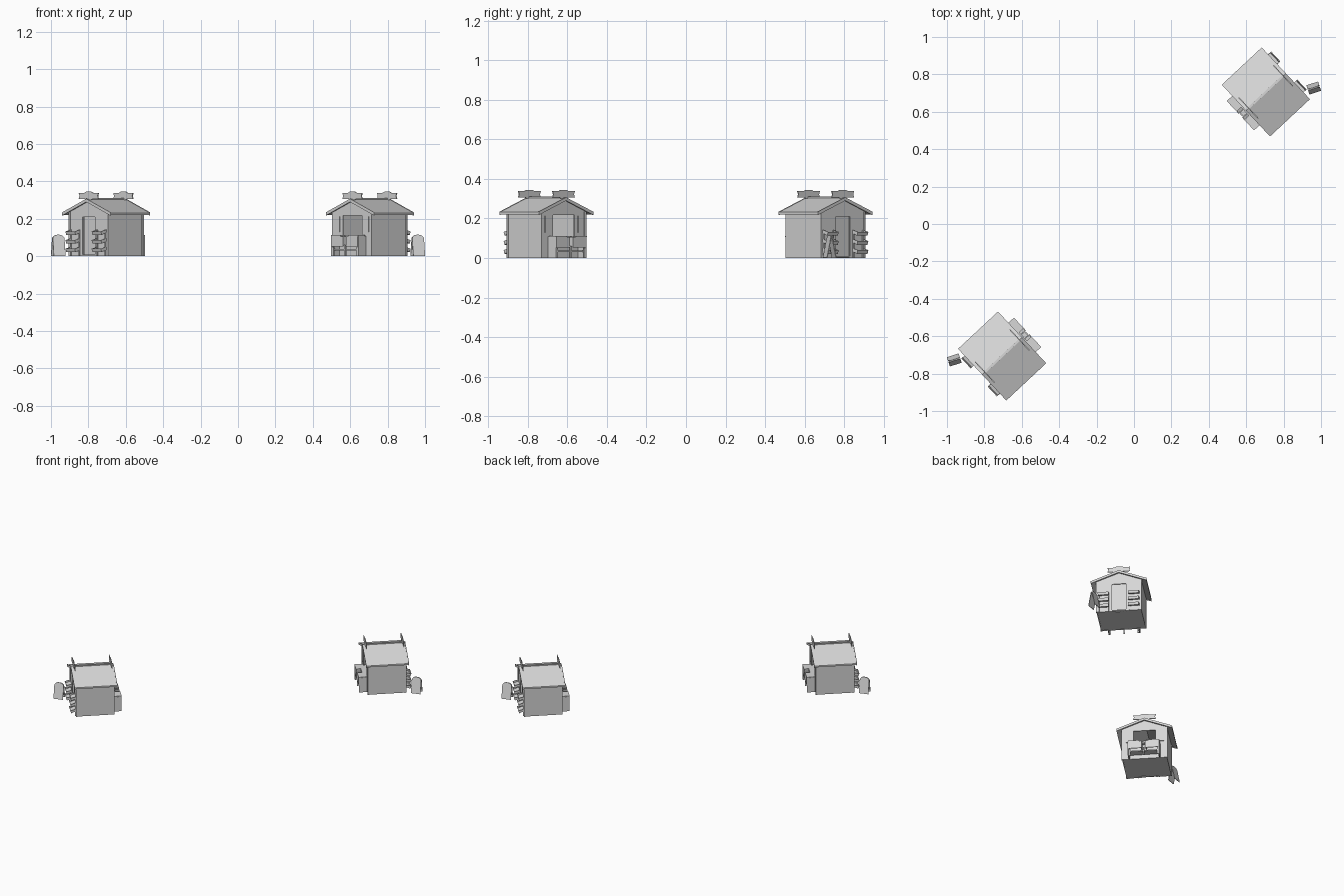
import bpy, bmesh, math
from mathutils import Matrix

if "Cube" in bpy.data.objects:
    bpy.data.objects.remove(bpy.data.objects["Cube"], do_unlink=True)

grey = bpy.data.materials.new("light_grey")
grey.use_nodes = True
COLOUR = (0.68, 0.68, 0.68, 1)
grey.diffuse_color = COLOUR
grey.node_tree.nodes["Principled BSDF"].inputs["Base Color"].default_value = COLOUR

hut_parts, sign_parts = [], []


def extrude(name, pts, lo, hi, axis="x", group=hut_parts, matrix=None):
    """Extrude a side profile (y,z for axis x; x,z for axis y) from lo to hi."""
    bm = bmesh.new()
    place = (lambda a, b, d: (d, a, b)) if axis == "x" else (lambda a, b, d: (a, d, b))
    face = bm.faces.new([bm.verts.new(place(a, b, lo)) for a, b in pts])
    moved = bmesh.ops.extrude_face_region(bm, geom=[face])["geom"]
    offset = (hi - lo, 0, 0) if axis == "x" else (0, hi - lo, 0)
    bmesh.ops.translate(bm, vec=offset, verts=[g for g in moved if isinstance(g, bmesh.types.BMVert)])
    bmesh.ops.recalc_face_normals(bm, faces=bm.faces)
    if matrix:
        bm.transform(matrix)
    mesh = bpy.data.meshes.new(name)
    bm.to_mesh(mesh)
    bm.free()
    mesh.materials.append(grey)
    group.append((name, mesh))


def box(name, x, y, z):
    extrude(name, [(y[0], z[0]), (y[1], z[0]), (y[1], z[1]), (y[0], z[1])], x[0], x[1])


def span(side, a, b):
    return sorted((side * a, side * b))


# Hut dimensions: ridge runs along x, door at -x, serving window at +x
L, W, T = 0.128, 0.152, 0.006
PEAK, PITCH, ROOF_T = 0.305, 0.386, 0.011


def under(y):
    return PEAK - ROOF_T - PITCH * abs(y)


def gable_wall(name, side, half, sill, head):
    """Gable wall with an opening: two columns, a head and an optional sill wall."""
    x = span(side, L - T, L)
    for s, tag in ((1, "left"), (-1, "right")):
        extrude(f"{name}_{tag}_column",
                [(s * half, 0), (s * W, 0), (s * W, under(W)), (s * half, under(half))], *x)
    extrude(f"{name}_head",
            [(-half, head), (half, head), (half, under(half)), (0, under(0)), (-half, under(half))], *x)
    if sill:
        box(f"{name}_sill_wall", x, (-half, half), (0, sill))


gable_wall("door_gable", -1, 0.048, 0, 0.21)
gable_wall("window_gable", 1, 0.075, 0.11, 0.217)
box("door", (-L + 0.012, -L + 0.017), (-0.05, 0.05), (0, 0.215))
box("floor", (-L, L), (-W, W), (0.002, 0.01))

for s, tag in ((1, "left"), (-1, "right")):
    box(f"{tag}_side_wall", (-L, L), span(s, W - T, W), (0, under(W)))
    # Corner posts
    for e, end in ((1, "front"), (-1, "back")):
        box(f"{tag}_{end}_post", span(e, L - 0.01, L + 0.003), span(s, W - 0.01, W + 0.003), (0, under(W)))
    # Roof slope and the boards along its gable ends
    eave = 0.189
    slope = [(0, PEAK), (s * eave, PEAK - PITCH * eave),
             (s * eave, under(eave)), (0, under(0))]
    extrude(f"{tag}_roof", slope, -0.142, 0.142)
    for e, end in ((1, "front"), (-1, "back")):
        board = [(a, b + (0.002 if i < 2 else -0.004)) for i, (a, b) in enumerate(slope)]
        extrude(f"{tag}_{end}_gable_board", board, *span(e, 0.141, 0.146))
    # Window shutters
    box(f"{tag}_shutter", (L, L + 0.005), span(s, 0.097, 0.132), (0.128, 0.213))

box("ridge_cap", (-0.125, 0.125), (-0.006, 0.006), (PEAK - 0.006, PEAK + 0.005))

# Shaped boards standing on the ridge
half_board = [(0.018, 0.301), (0.03, 0.306), (0.077, 0.306), (0.071, 0.322),
              (0.077, 0.338), (0.035, 0.338), (0.018, 0.345)]
outline = half_board + [(-y, z) for y, z in reversed(half_board)]
for e, end in ((1, "front"), (-1, "back")):
    extrude(f"{end}_ridge_board", outline, *span(e, 0.124, 0.129))

# Display counter below the serving window
CX = 0.186
for s, tag in ((1, "left"), (-1, "right")):
    box(f"{tag}_counter_end", (L, CX - 0.002), span(s, 0.1, 0.107), (0, 0.108))
    box(f"{tag}_counter_leg", (CX - 0.012, CX - 0.004), span(s, 0.09, 0.1), (0, 0.05))
    y = span(s, 0.012, 0.104)
    # Open bin with a sloping floor
    extrude(f"{tag}_bin_floor", [(L + 0.015, 0.088), (L + 0.015, 0.08), (CX, 0.052), (CX, 0.062)], *y, axis="y")
    box(f"{tag}_bin_front", (CX - 0.005, CX), y, (0.052, 0.106))
    box(f"{tag}_bin_inner_side", (L + 0.015, CX), span(s, 0.012, 0.018), (0.06, 0.106))
    box(f"{tag}_bin_top", (L + 0.01, CX), span(s, 0.03, 0.106), (0.106, 0.112))
box("counter_centre_leg", (CX - 0.012, CX - 0.004), (-0.005, 0.005), (0, 0.06))
box("counter_low_shelf", (L, CX - 0.008), (-0.1, 0.1), (0.03, 0.037))
box("counter_top", (L - 0.03, L + 0.025), (-0.1, 0.1), (0.104, 0.112))

# Tiered racks beside the door
for s, tag in ((1, "left"), (-1, "right")):
    for y in (0.068, 0.133):
        box(f"{tag}_rack_upright", (-L - 0.007, -L), span(s, y, y + 0.005), (0, 0.14))
    for i in range(3):
        z = 0.034 + 0.046 * i
        tray = [(-L, z + 0.006), (-L, z), (-0.162, z - 0.013), (-0.168, z + 0.006),
                (-0.164, z + 0.006), (-0.16, z - 0.006)]
        extrude(f"{tag}_rack_tray", tray, *span(s, 0.068, 0.138), axis="y")
        for y in (0.066, 0.136):
            side = [(-L, z + 0.016), (-L, z), (-0.162, z - 0.013), (-0.168, z + 0.006)]
            extrude(f"{tag}_rack_tray_side", side, *span(s, y, y + 0.003), axis="y")

# Free-standing folding board with an arched top
arch = [(-0.033, 0), (0.033, 0)]
for i in range(13):
    a = math.pi * i / 12
    arch.append((0.033 * math.cos(a), 0.09 + 0.026 * math.sin(a) ** 0.8 if 0 < i < 12 else 0.09))
for s, tag in ((1, "front"), (-1, "back")):
    lean = Matrix.Translation((s * 0.024, 0, 0.001)) @ Matrix.Rotation(-s * 0.2, 4, "Y")
    extrude(f"{tag}_folding_board", arch, -0.002, 0.002, group=sign_parts, matrix=lean)

# Place both stalls, the second turned half round
hut_place = Matrix.Translation((-0.705, -0.706, 0)) @ Matrix.Rotation(math.radians(43), 4, "Z")
sign_place = Matrix.Translation((-0.961, -0.727, 0)) @ Matrix.Rotation(math.radians(-72), 4, "Z")
for turn, stall in ((0, "first"), (math.pi, "second")):
    spin = Matrix.Rotation(turn, 4, "Z")
    for parts, place in ((hut_parts, hut_place), (sign_parts, sign_place)):
        for name, mesh in parts:
            obj = bpy.data.objects.new(f"{stall}_{name}", mesh)
            obj.matrix_world = spin @ place
            bpy.context.collection.objects.link(obj)
